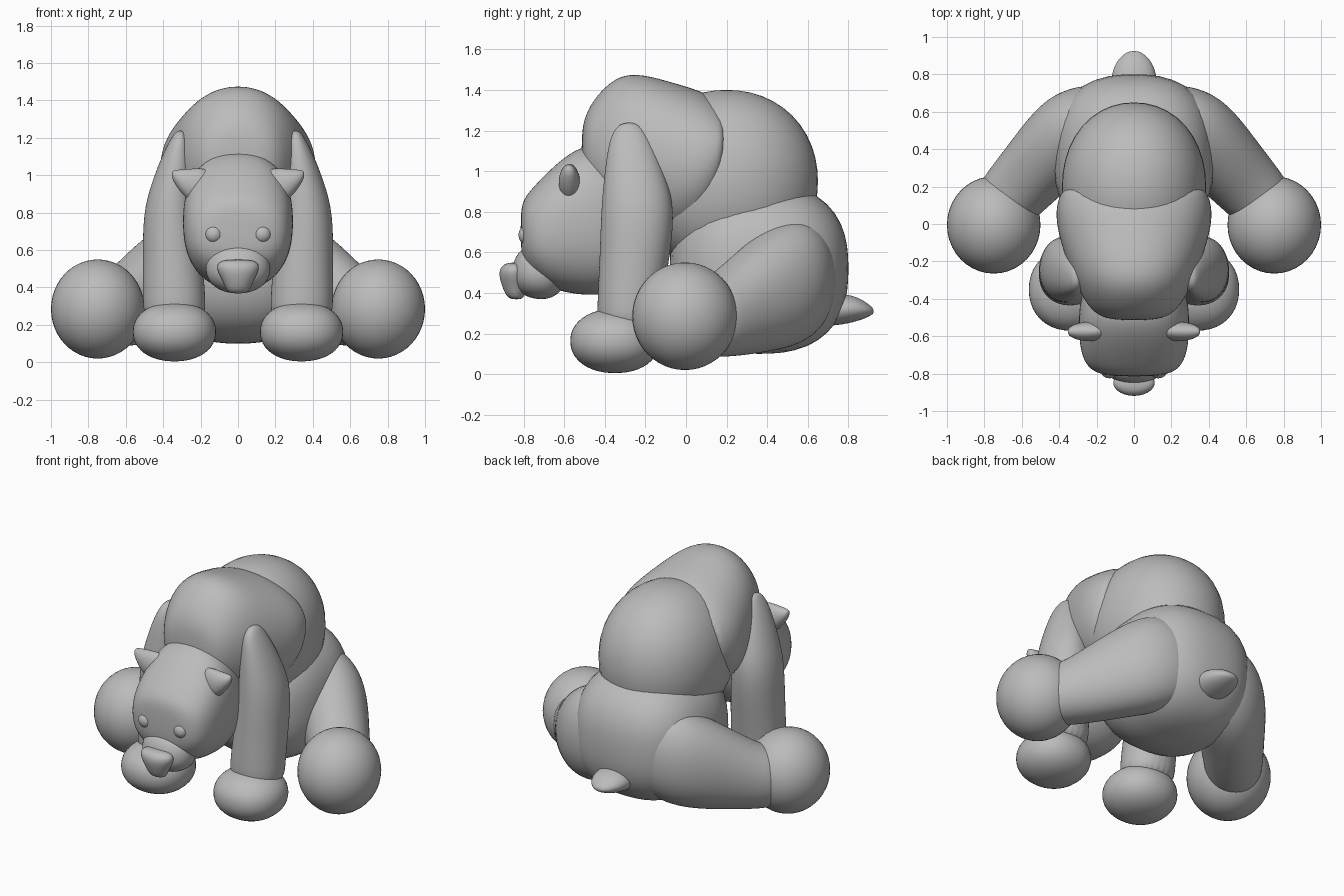
import bpy, bmesh, math
from mathutils import Vector

grey = bpy.data.materials.new("plain grey")
grey.diffuse_color = (0.5, 0.5, 0.5, 1)


def spow(v, p):
    return math.copysign(abs(v) ** p, v)


def finish(name, bm, subdiv=0):
    bmesh.ops.recalc_face_normals(bm, faces=bm.faces)
    for f in bm.faces:
        f.smooth = True
    me = bpy.data.meshes.new(name)
    bm.to_mesh(me)
    bm.free()
    me.materials.append(grey)
    ob = bpy.data.objects.new(name, me)
    bpy.context.collection.objects.link(ob)
    if subdiv:
        m = ob.modifiers.new("smooth", 'SUBSURF')
        m.levels = m.render_levels = subdiv
    return ob


def blob(name, loc, radii, power=2.0, tilt=0.0):
    """Ellipsoid; power above 2 makes it boxier, tilt turns it about x."""
    bm = bmesh.new()
    bmesh.ops.create_uvsphere(bm, u_segments=40, v_segments=24, radius=1)
    c, s = math.cos(tilt), math.sin(tilt)
    for v in bm.verts:
        n = sum(abs(k) ** power for k in v.co) ** (-1 / power)
        x, y, z = (k * n * r for k, r in zip(v.co, radii))
        v.co = Vector((x, y * c - z * s, y * s + z * c)) + Vector(loc)
    return finish(name, bm)


def loft(name, rings, u, v, power=2.0, side=1, segs=24):
    """Skin of rings (x, y, z, radius along u, radius along v)."""
    bm = bmesh.new()
    u, v = Vector(u), Vector(v)
    loops = []
    for x, y, z, ru, rv in rings:
        loop = []
        for i in range(segs):
            a = 2 * math.pi * i / segs
            p = (Vector((x, y, z)) + u * ru * spow(math.cos(a), 2 / power)
                 + v * rv * spow(math.sin(a), 2 / power))
            p.x *= side
            loop.append(bm.verts.new(p))
        loops.append(loop)
    for a, b in zip(loops, loops[1:]):
        for i in range(segs):
            j = (i + 1) % segs
            bm.faces.new((a[i], a[j], b[j], b[i]))
    bm.faces.new(loops[0])
    bm.faces.new(loops[-1])
    return finish(name, bm, 2)


X, Y, Z = (1, 0, 0), (0, 1, 0), (0, 0, 1)

# Body: hips, rounded back, broad shoulders
blob("hips", (0, 0.36, 0.52), (0.43, 0.44, 0.42), 2.5)
blob("back", (0, 0.2, 0.95), (0.385, 0.45, 0.45), 2.1)
loft("shoulders", [
    (0, -0.515, 1.10, 0.10, 0.10), (0, -0.49, 1.10, 0.20, 0.20),
    (0, -0.42, 1.09, 0.26, 0.31), (0, -0.33, 1.09, 0.31, 0.385),
    (0, -0.22, 1.08, 0.355, 0.405), (0, -0.05, 1.04, 0.41, 0.395),
    (0, 0.07, 1.04, 0.425, 0.36), (0, 0.16, 1.07, 0.40, 0.28),
    (0, 0.205, 1.15, 0.36, 0.12)], X, Z, 2.1)

# Head, muzzle and nose
loft("head", [
    (0, -0.815, 0.71, 0.10, 0.09), (0, -0.80, 0.705, 0.20, 0.16),
    (0, -0.755, 0.70, 0.26, 0.22), (0, -0.67, 0.715, 0.29, 0.295),
    (0, -0.57, 0.745, 0.297, 0.35), (0, -0.48, 0.76, 0.297, 0.375),
    (0, -0.38, 0.75, 0.285, 0.36), (0, -0.26, 0.76, 0.24, 0.28),
    (0, -0.18, 0.78, 0.12, 0.14)], X, Z, 2.35)
blob("muzzle", (0, -0.72, 0.505), (0.172, 0.135, 0.135), 2.2, -0.15)
loft("nose", [
    (0, -0.835, 0.368, 0.035, 0.02), (0, -0.84, 0.38, 0.06, 0.045),
    (0, -0.845, 0.43, 0.08, 0.062), (0, -0.85, 0.49, 0.115, 0.075),
    (0, -0.85, 0.53, 0.115, 0.065), (0, -0.85, 0.55, 0.07, 0.03)],
    X, Y, 2.0, 1, 16)

# Tail
loft("tail", [
    (0, 0.62, 0.30, 0.10, 0.06), (0, 0.70, 0.315, 0.125, 0.082),
    (0, 0.80, 0.322, 0.125, 0.075), (0, 0.87, 0.318, 0.095, 0.05),
    (0, 0.91, 0.312, 0.055, 0.025), (0, 0.925, 0.31, 0.02, 0.01)],
    X, Z, 2.0, 1, 16)

d = math.sqrt(0.5)
for s, tag in ((1, "left"), (-1, "right")):
    blob(tag + "_eye", (0.13 * s, -0.785, 0.685), (0.047, 0.04, 0.047))
    # Ear, pointing outward and up
    loft(tag + "_ear", [
        (0.14, -0.57, 0.935, 0.045, 0.10), (0.21, -0.575, 0.935, 0.055, 0.105),
        (0.28, -0.575, 0.955, 0.052, 0.08), (0.33, -0.575, 0.985, 0.035, 0.045),
        (0.355, -0.575, 1.005, 0.015, 0.018)], Y, Z, 2.0, s, 16)
    # Front leg and paw
    loft(tag + "_front_leg", [
        (0.34, -0.28, 0.20, 0.165, 0.155), (0.34, -0.28, 0.33, 0.17, 0.16),
        (0.35, -0.255, 0.55, 0.16, 0.172), (0.365, -0.235, 0.80, 0.145, 0.185),
        (0.345, -0.25, 0.97, 0.115, 0.155), (0.325, -0.27, 1.12, 0.075, 0.115),
        (0.312, -0.28, 1.20, 0.045, 0.08), (0.308, -0.28, 1.24, 0.02, 0.035)],
        X, Y, 2.1, s)
    blob(tag + "_front_paw", (0.34 * s, -0.35, 0.163), (0.222, 0.22, 0.158), 2.15)
    # Hind leg, thick at the hip, running diagonally to the foot
    loft(tag + "_hind_leg", [
        (0.74, 0.06, 0.27, 0.16, 0.18), (0.66, 0.15, 0.28, 0.18, 0.20),
        (0.54, 0.28, 0.345, 0.195, 0.255), (0.42, 0.41, 0.41, 0.215, 0.30),
        (0.30, 0.52, 0.455, 0.225, 0.32), (0.17, 0.60, 0.47, 0.20, 0.28),
        (0.06, 0.66, 0.47, 0.12, 0.17)], (d, d, 0), Z, 2.1, s)
    blob(tag + "_hind_foot", (0.75 * s, -0.005, 0.285), (0.25, 0.26, 0.265))
